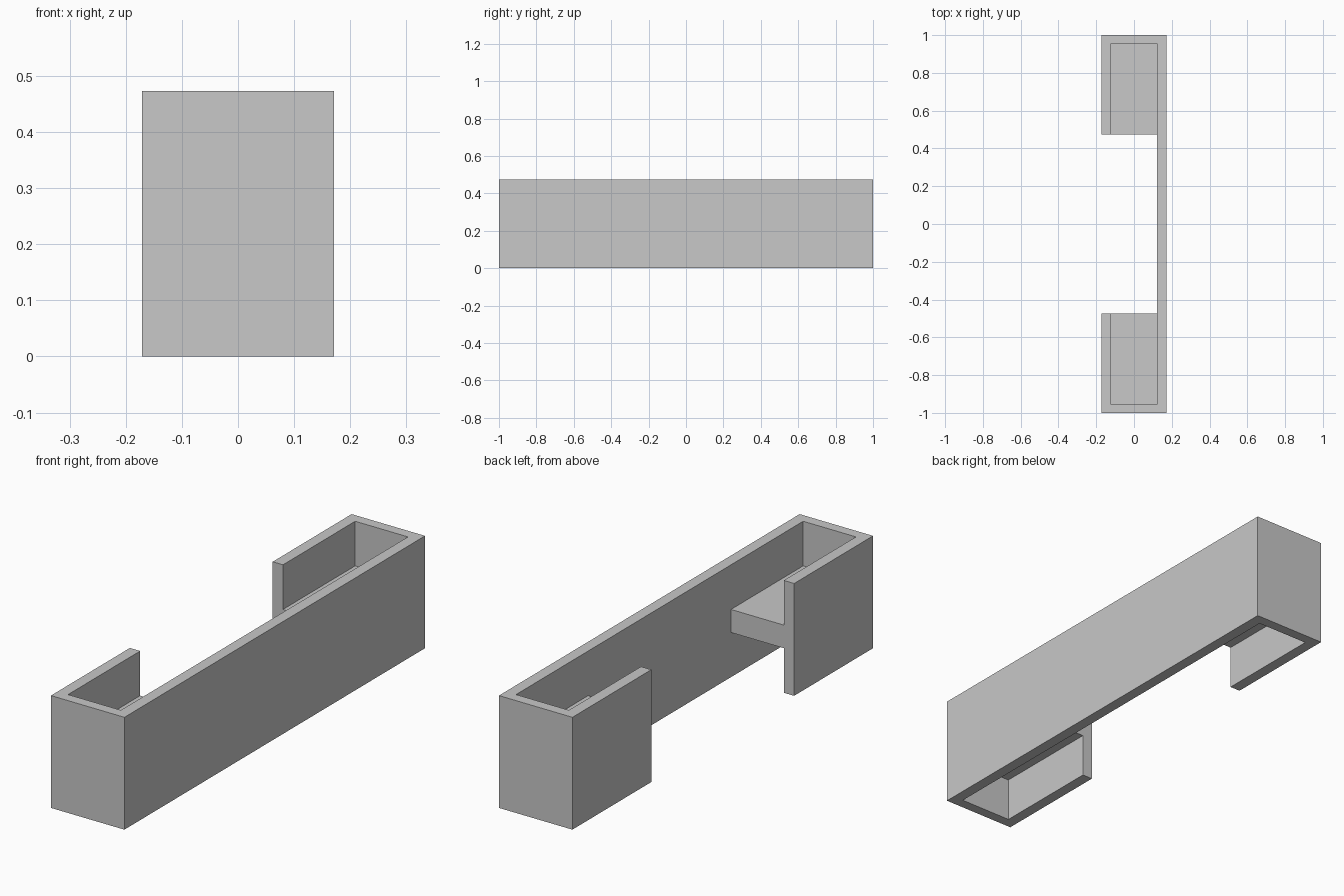
import bpy
import bmesh

cube = bpy.data.objects.get("Cube")
if cube:
    bpy.data.objects.remove(cube, do_unlink=True)

HALF_X, HALF_Y, HEIGHT = 0.171, 1.0, 0.473
WALL = 0.048          # wall thickness
LIP_Y = 0.475         # where the short return walls stop
SHELF_Z = (0.188, 0.285)

# One flat colour
grey = bpy.data.materials.new("light_grey")
grey.use_nodes = True
colour = (0.58, 0.58, 0.58, 1)
grey.diffuse_color = colour
grey.node_tree.nodes["Principled BSDF"].inputs["Base Color"].default_value = colour


def prism(name, outline, z0, z1):
    """Extrude a flat outline from z0 up to z1."""
    bm = bmesh.new()
    face = bm.faces.new([bm.verts.new((x, y, z0)) for x, y in outline])
    result = bmesh.ops.extrude_face_region(bm, geom=[face])
    top = [v for v in result["geom"] if isinstance(v, bmesh.types.BMVert)]
    bmesh.ops.translate(bm, verts=top, vec=(0, 0, z1 - z0))
    bmesh.ops.recalc_face_normals(bm, faces=bm.faces)
    mesh = bpy.data.meshes.new(name)
    bm.to_mesh(mesh)
    bm.free()
    mesh.materials.append(grey)
    obj = bpy.data.objects.new(name, mesh)
    bpy.context.collection.objects.link(obj)
    return obj


# C-shaped wall: long side, two ends and two short return walls
inner_x, inner_y = HALF_X - WALL, HALF_Y - WALL + 0.003
half = [(HALF_X, HALF_Y), (-HALF_X, HALF_Y), (-HALF_X, LIP_Y),
        (-inner_x, LIP_Y), (-inner_x, inner_y), (inner_x, inner_y)]
mirrored = [(x, -y) for x, y in reversed(half)]
prism("channel_wall", half + mirrored, 0, HEIGHT)

# Shelf across each end pocket, halfway up
for name, side in (("back_shelf", 1), ("front_shelf", -1)):
    outline = [(-inner_x, side * LIP_Y), (inner_x, side * LIP_Y),
               (inner_x, side * inner_y), (-inner_x, side * inner_y)]
    prism(name, outline, *SHELF_Z)
